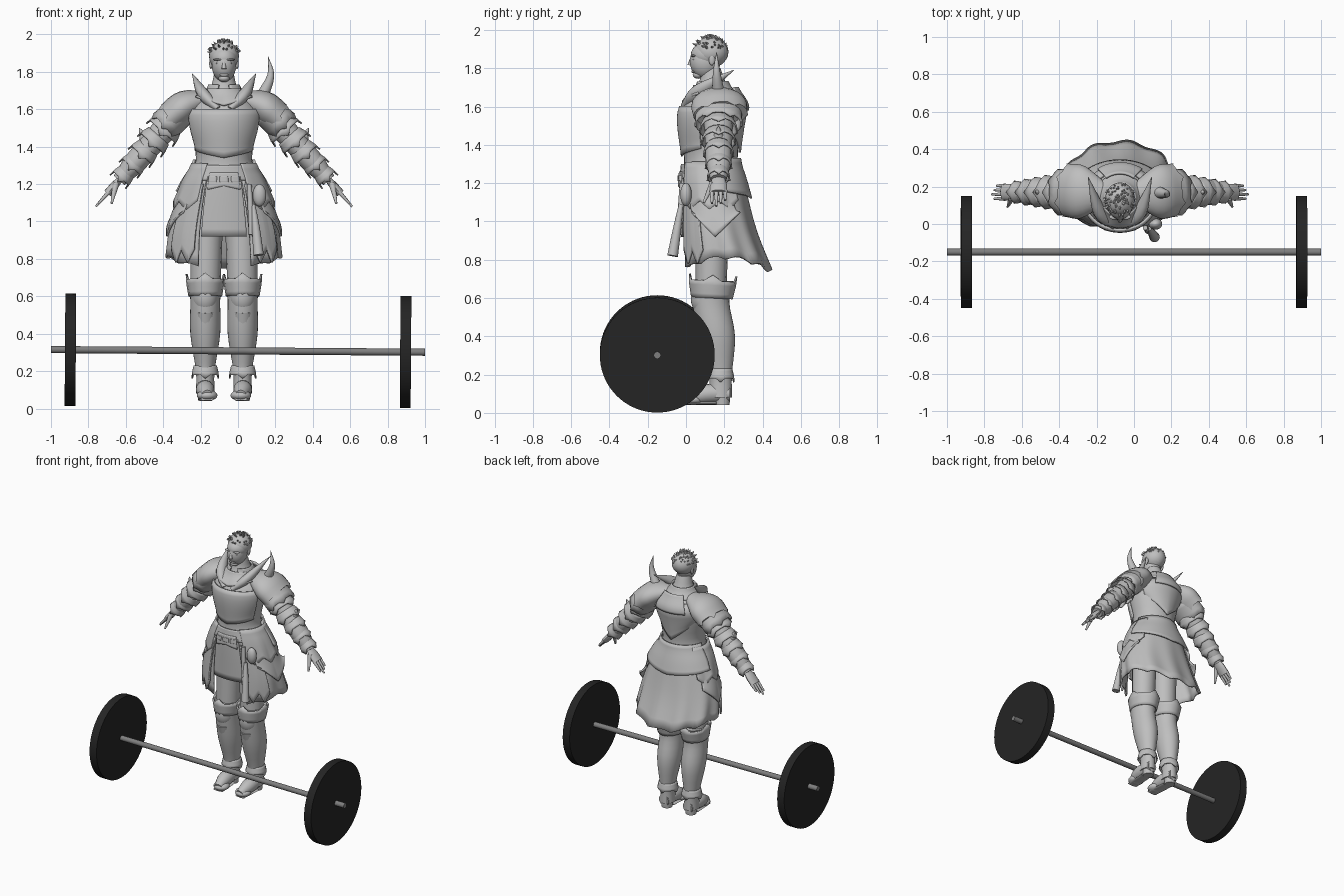
import bpy, bmesh, random
from math import sin, cos, pi, radians
from mathutils import Vector

cube = bpy.data.objects.get("Cube")
if cube:
    bpy.data.objects.remove(cube)
random.seed(4)
X, Y, Z = Vector((1, 0, 0)), Vector((0, 1, 0)), Vector((0, 0, 1))
FIGURE_OFFSET = X * -0.075      # the figure stands a little off the bar's middle


def material(name, value):
    mat = bpy.data.materials.new(name)
    mat.use_nodes = True
    colour = (value, value, value, 1)
    mat.diffuse_color = colour
    mat.node_tree.nodes["Principled BSDF"].inputs["Base Color"].default_value = colour
    return mat


GREY = material("light_grey", 0.52)
STEEL = material("bar_grey", 0.21)
BLACK = material("plate_black", 0.018)


def skin(name, rings, closed=True, thick=0):
    """Joins rings of points into a smooth surface, capped or thickened."""
    bm = bmesh.new()
    rows = [[bm.verts.new(point + FIGURE_OFFSET) for point in ring] for ring in rings]
    count = len(rows[0])
    for low, high in zip(rows, rows[1:]):
        for i in range(count if closed else count - 1):
            j = (i + 1) % count
            bm.faces.new((low[i], low[j], high[j], high[i]))
    if closed and not thick:
        bm.faces.new(rows[0])
        bm.faces.new(rows[-1])
    bmesh.ops.recalc_face_normals(bm, faces=bm.faces)
    mesh = bpy.data.meshes.new(name)
    bm.to_mesh(mesh)
    bm.free()
    mesh.polygons.foreach_set("use_smooth", [True] * len(mesh.polygons))
    mesh.set_sharp_from_angle(angle=radians(40))
    mesh.materials.append(GREY)
    part = bpy.data.objects.new(name, mesh)
    bpy.context.collection.objects.link(part)
    if thick:
        shell = part.modifiers.new("thickness", "SOLIDIFY")
        shell.thickness, shell.offset = thick, 0


def spline(rows, steps=4):
    """Catmull-Rom smoothing of rows of numbers."""
    v = [Vector(row) for row in rows]
    v = [v[0] * 2 - v[1]] + v + [v[-1] * 2 - v[-2]]
    out = []
    for p, a, b, q in zip(v, v[1:], v[2:], v[3:]):
        for i in range(steps):
            t = i / steps
            out.append((a * 2 + (b - p) * t + (p * 2 - a * 5 + b * 4 - q) * t * t
                        + (a * 3 - p - b * 3 + q) * t ** 3) * 0.5)
    return out + [v[-2]]


def oval(centre, rx, ry, count=32):
    turns = [2 * pi * i / count for i in range(count)]
    return [centre + X * rx * cos(a) + Y * ry * sin(a) for a in turns]


def ball(name, centre, size, side=1):
    centre = Vector(centre)
    centre.x *= side
    angles = [pi * (i + 0.1) / 12.2 for i in range(13)]
    skin(name, [oval(centre + Z * size[2] * cos(a), size[0] * sin(a), size[1] * sin(a))
                for a in angles])


def tube(name, path, radii, side=1, ref=Y, flat=1, count=16, jag=0, thick=0):
    """Form along a path; flat squashes it across ref, jag cuts points into its end."""
    rows = spline([(*point, r) for point, r in zip(path, radii)])
    spine = [Vector((side * row[0], row[1], row[2])) for row in rows]
    last = len(rows) - 1
    rings = []
    for k, (centre, row) in enumerate(zip(spine, rows)):
        ahead = (spine[min(k + 1, last)] - spine[max(k - 1, 0)]).normalized()
        across = ahead.cross(ref).normalized()
        along_ref = across.cross(ahead)
        ring = []
        for i in range(count):
            a = 2 * pi * i / count
            point = centre + (along_ref * cos(a) + across * flat * sin(a)) * row[3]
            if k == last and i % 4 == 0:
                point += ahead * jag
            ring.append(point)
        rings.append(ring)
    skin(name, rings, thick=thick)


# Body outline from hem to neck: height, depth centre, half width, half depth
OUTLINE = spline([(.73, .21, .3, .23), (.95, .17, .28, .19), (1.2, .14, .21, .16),
                  (1.33, .13, .15, .14), (1.5, .13, .18, .16), (1.6, .14, .18, .16),
                  (1.7, .14, .08, .08), (1.8, .13, .05, .05)])


def body_at(z):
    for low, high in zip(OUTLINE, OUTLINE[1:]):
        if z <= high[0]:
            break
    return low.lerp(high, (z - low[0]) / (high[0] - low[0]))


def panel(name, start, end, top, low, gap, hem=lambda f: 0, flare=0, ripple=0, side=1, count=32):
    """Plate that follows the body between two angles and two heights."""
    rings = []
    for k in range(9):
        t = k / 8
        z = top + (low - top) * t
        _, y, rx, ry = body_at(z)
        lift = gap + flare * t
        ring = []
        for i in range(count + 1):
            f = i / count
            a = radians(start + (end - start) * f)
            wave = 1 + ripple * t * sin(10 * a)
            ring.append(Vector((side * (rx + lift) * wave * cos(a),
                                y + (ry + lift) * wave * sin(a), z + t * t * hem(f))))
        rings.append(ring)
    skin(name, rings, closed=False, thick=0.012)


def vee(depth):
    return lambda f: depth * abs(2 * f - 1)


def jagged(depth, teeth):
    return lambda f: depth * abs(f * teeth % 1 * 2 - 1)


def skirt_hem(f):
    a = radians(-62 + 304 * f)
    return 0.07 * cos(a) ** 2 + 0.02 * abs(sin(5 * a))


# Barbell, leaning slightly to one end
def cylinder(name, x, radius, length, sides, mat):
    tilt = 0.007
    bpy.ops.mesh.primitive_cylinder_add(vertices=sides, radius=radius, depth=length,
                                        location=(x, -0.15, 0.308 - tilt * x),
                                        rotation=(0, pi / 2 + tilt, 0))
    part = bpy.context.object
    part.name = name
    part.data.materials.append(mat)
    bpy.ops.object.shade_smooth_by_angle(angle=radians(30))


cylinder("bar", 0, 0.019, 2, 16, STEEL)
cylinder("right_weight", -0.896, 0.3, 0.058, 72, BLACK)
cylinder("left_weight", 0.896, 0.3, 0.058, 72, BLACK)

# Torso, neck and the armour that wraps them
skin("torso", [oval(Vector((0, row[1], row[0])), row[2], row[3]) for row in OUTLINE if row[0] > 1.1])
panel("breastplate", -160, -20, 1.6, 1.34, 0.01, vee(.04))
panel("back_plate", 30, 150, 1.64, 1.36, 0.01, vee(.14))
panel("neck_guard", 55, 125, 1.7, 1.58, 0.05, flare=-.03)
panel("collar", -70, 250, 1.73, 1.66, 0.012)
panel("scarf", -150, -30, 1.71, 1.62, 0.02, vee(.05), flare=-.01)
panel("belt", 0, 360, 1.3, 1.22, 0.01)
for i in range(3):
    panel("belt_loop", -112 + i * 16, -100 + i * 16, 1.24, 1.21, 0.02, count=4)

# Skirt, back peplum and front flap
panel("skirt", -62, 242, 1.26, 0.73, 0, skirt_hem, ripple=.035, count=90)
panel("back_peplum", 10, 170, 1.33, 1.12, 0.012, vee(.04), flare=.01)
panel("front_flap", -115, -65, 1.24, 0.92, 0.01, flare=-.01)
panel("flap_trim", -112, -68, 1.26, 1.19, 0.016, vee(-.02))

# The arm hangs on a straight line from shoulder to fingertip
SHOULDER, FINGERTIP = Vector((.24, .17, 1.58)), Vector((.685, .17, 1.08))


def arm(t):
    return SHOULDER.lerp(FINGERTIP, t)


ARM_BANDS = ("arm_band", "elbow_guard", "elbow_plate", "wrist_guard", "fur_cuff")

for label, side in (("right_", -1), ("left_", 1)):
    # Hip plates and tassets
    panel(label + "hip_plate", -58, 38, 1.31, 1.06, 0.014, jagged(.05, 3), side=side)
    panel(label + "side_tasset", -42, 30, 1.15, 0.92, 0.01, vee(.13), flare=.01, side=side)
    panel(label + "front_tasset", -60, -28, 1.2, 0.78, 0.01, jagged(.07, 2), flare=.01, side=side)

    # Legs: height, depth centre and half width down the boot
    boot = spline([(.08, .18, .05), (.2, .18, .05), (.4, .16, .08), (.58, .13, .08), (.69, .14, .09)])
    skin(label + "boot", [oval(Vector((side * .1, y, z)), r, r * 1.2) for z, y, r in boot])
    tube(label + "thigh", [(.1, .13, .6), (.09, .14, 1.15)], [.08, .09], side, X)
    tube(label + "ankle_cuff", [(.1, .18, .23), (.1, .18, .18)], [.058, .07], side, X, jag=.02, thick=.008)
    tube(label + "boot_cuff", [(.1, .135, .6), (.1, .14, .69)], [.085, .1], side, X,
         flat=1.22, jag=.03, thick=.01)
    ball(label + "knee_plate", (.1, .1, .6), (.07, .075, .1), side)
    tube(label + "shin_ridge", [(.1, .09, .52), (.1, .15, .22)], [.055, .025], side, X)

    # Feet
    tube(label + "foot", [(.1, .23, .1), (.1, .1, .1), (.09, 0, .07)], [.04, .05, .03], side, X)
    ball(label + "toe", (.09, .04, .07), (.055, .055, .03), side)
    tube(label + "heel", [(.1, .19, .04), (.1, .19, .1)], [.037, .043], side, X)
    tube(label + "sole", [(.1, .16, .05), (.09, 0, .05)], [.04, .04], side, X, flat=.2)

    # Arms, with evenly spaced flared bands
    tube(label + "upper_arm", [arm(-.05), arm(.45)], [.08, .068], side, flat=.9)
    tube(label + "forearm", [arm(.4), arm(.55), arm(.72)], [.07, .066, .042], side, flat=.9)
    for i, band in enumerate(ARM_BANDS):
        t, r = .16 + i / 8, .088 - i * .009
        tube(label + band, [arm(t - .04), arm(t + .04)], [r * .9, r * 1.12], side,
             flat=.95, jag=.025, thick=.008)
    elbow = arm(.4)
    tube(label + "elbow_spike", [elbow + Z * .05, elbow + X * .035 + Z * .12], [.035, .002], side)

    # Hands
    tube(label + "palm", [arm(.71), arm(.78), arm(.86)], [.033, .044, .044], side, flat=.5)
    for i in range(4):
        spread = Y * (i - 1.5) * .023
        tube(label + "finger", [arm(.84) + spread, arm(1 - .03 * abs(i - 1)) + spread], [.012, .006], side)
    tube(label + "thumb", [arm(.76) - Y * .03, arm(.81) - (Y + Z) * .078], [.018, .006], side)

    # Pauldron dome, lower lame and curved collar horn
    tube(label + "pauldron", [(.08, .16, 1.66), (.2, .17, 1.62), (.28, .18, 1.56)], [.06, .14, .142],
         side, flat=.6, count=24, jag=.025)
    tube(label + "shoulder_lame", [(.22, .17, 1.6), (.32, .17, 1.51)], [.115, .12],
         side, flat=.7, count=24, jag=.02, thick=.01)
    tube(label + "collar_crescent", [(.03, -.01, 1.6), (.11, .07, 1.68), (.17, .25, 1.79)],
         [.02, .04, .002], side, flat=.8)

    # Ears, brows and eyes
    ball(label + "ear", (.07, .135, 1.845), (.009, .016, .03), side)
    ball(label + "brow", (.032, .038, 1.865), (.026, .014, .006), side)
    ball(label + "eye", (.03, .042, 1.845), (.013, .01, .006), side)

# Head and face
ball("face", (0, .1, 1.835), (.065, .08, .09))
ball("forehead", (0, .12, 1.87), (.073, .095, .07))
ball("chin", (0, .065, 1.765), (.03, .03, .02))
ball("lips", (0, .038, 1.783), (.024, .01, .008))
tube("nose", [(0, .03, 1.86), (0, .02, 1.815)], [.006, .013], ref=X)

# Cropped hair with short tufts
hub, size = Vector((0, .132, 1.885)), Vector((.08, .09, .08))
ball("hair", hub, size)
for i in range(110):
    lean, turn = random.uniform(0, 1.35), random.uniform(0, 2 * pi)
    out = Vector((sin(lean) * cos(turn), sin(lean) * sin(turn), cos(lean)))
    if out.y > -.5 or out.z > .45:
        root = hub + out * size
        tube("hair_tuft", [root - out * .008, root + out * .014 - Y * .008], [.009, .001],
             ref=Vector((.3, .9, .2)), count=5)

# Shoulder horn, on the left only
tube("shoulder_horn", [(.2, .17, 1.66), (.25, .16, 1.78), (.235, .16, 1.885)], [.035, .019, .001])

# Flask, sheath and pouch hanging from the left of the belt
tube("flask", [(.155, -.025, 1.09), (.17, -.045, .97), (.185, -.07, .82)], [.012, .021, .028])
tube("sheath", [(.135, -.02, 1.2), (.15, -.035, .93)], [.013, .018])
ball("pouch", (.19, 0, 1.14), (.036, .03, .06))
